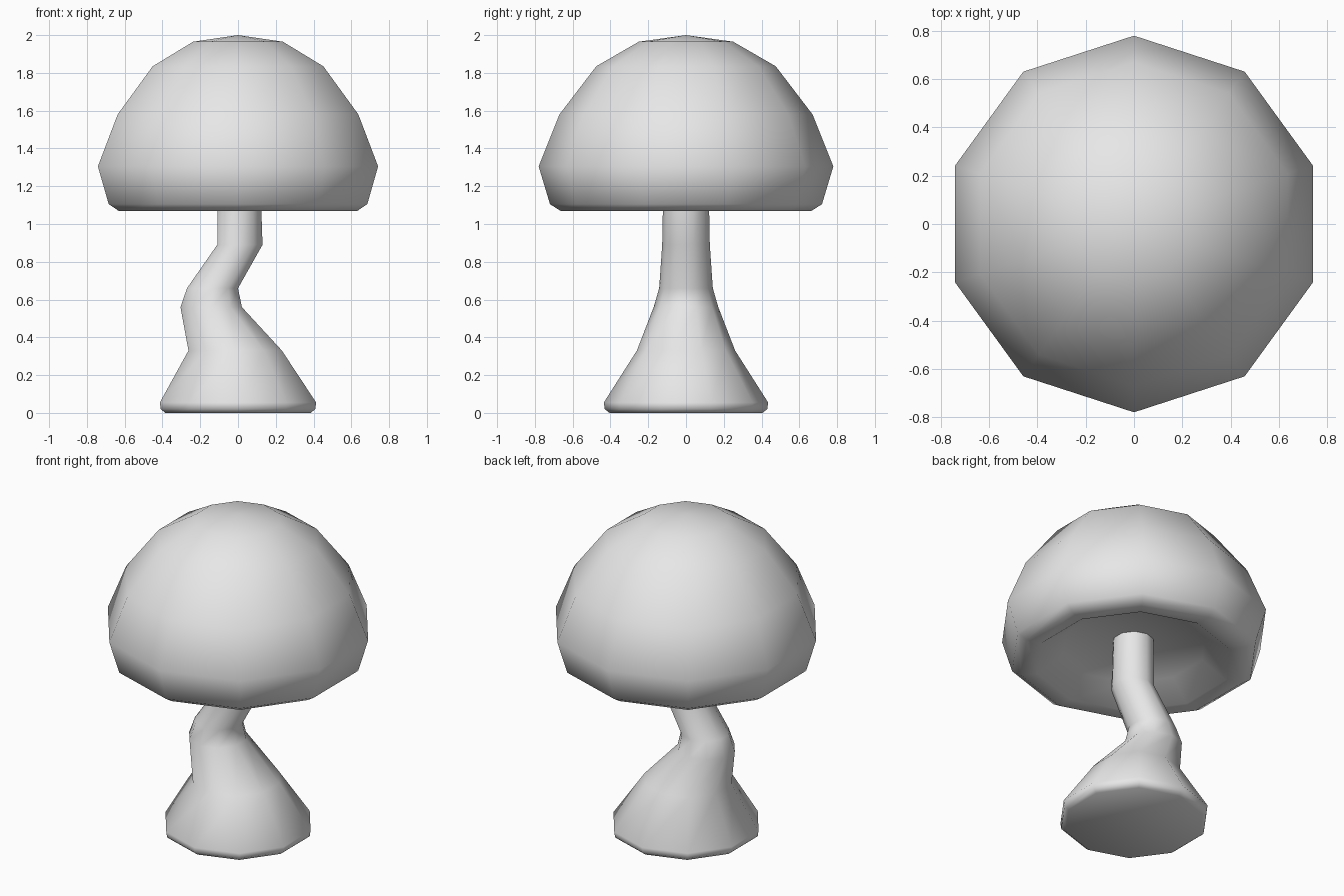
import bpy
import math

old = bpy.data.objects.get("Cube")
if old:
    bpy.data.objects.remove(old, do_unlink=True)

SIDES = 10

grey = bpy.data.materials.new("plain_grey")
grey.use_nodes = True
colour = (0.8, 0.8, 0.8, 1)
grey.diffuse_color = colour
grey.node_tree.nodes["Principled BSDF"].inputs["Base Color"].default_value = colour


def loft(name, rings, pole=None):
    """Join ten-sided rings (x offset, z, radius) from bottom to top."""
    verts, faces = [], []
    for cx, z, r in rings:
        for i in range(SIDES):
            a = math.pi / 2 + math.tau * i / SIDES
            verts.append((cx + r * math.cos(a), r * math.sin(a), z))
    last = (len(rings) - 1) * SIDES
    for i in range(SIDES):
        j = (i + 1) % SIDES
        for k in range(0, last, SIDES):
            faces.append((k + i, k + j, k + SIDES + j, k + SIDES + i))
        if pole:
            faces.append((last + i, last + j, len(verts)))
    if pole:
        verts.append(pole)
    else:
        faces.append(tuple(reversed(range(SIDES))))
    mesh = bpy.data.meshes.new(name)
    mesh.from_pydata(verts, [], faces)
    mesh.materials.append(grey)
    mesh.shade_smooth()
    obj = bpy.data.objects.new(name, mesh)
    bpy.context.collection.objects.link(obj)
    return obj


# Crooked stem with a flared foot
loft("stem", [
    (0, 0, 0.405), (0, 0.02, 0.43), (0, 0.055, 0.435),
    (-0.015, 0.33, 0.26), (-0.142, 0.56, 0.171), (-0.135, 0.66, 0.142),
    (0.01, 0.89, 0.126), (0.005, 1.21, 0.12),
])

# Domed cap with a hollow underside
loft("cap", [
    (0, 1.2, 0.11), (0, 1.17, 0.42), (0, 1.07, 0.57), (0, 1.07, 0.665),
    (0, 1.105, 0.72), (0, 1.305, 0.78), (0, 1.58, 0.67),
    (0, 1.835, 0.475), (0, 1.965, 0.25),
], pole=(0, 0, 2))
